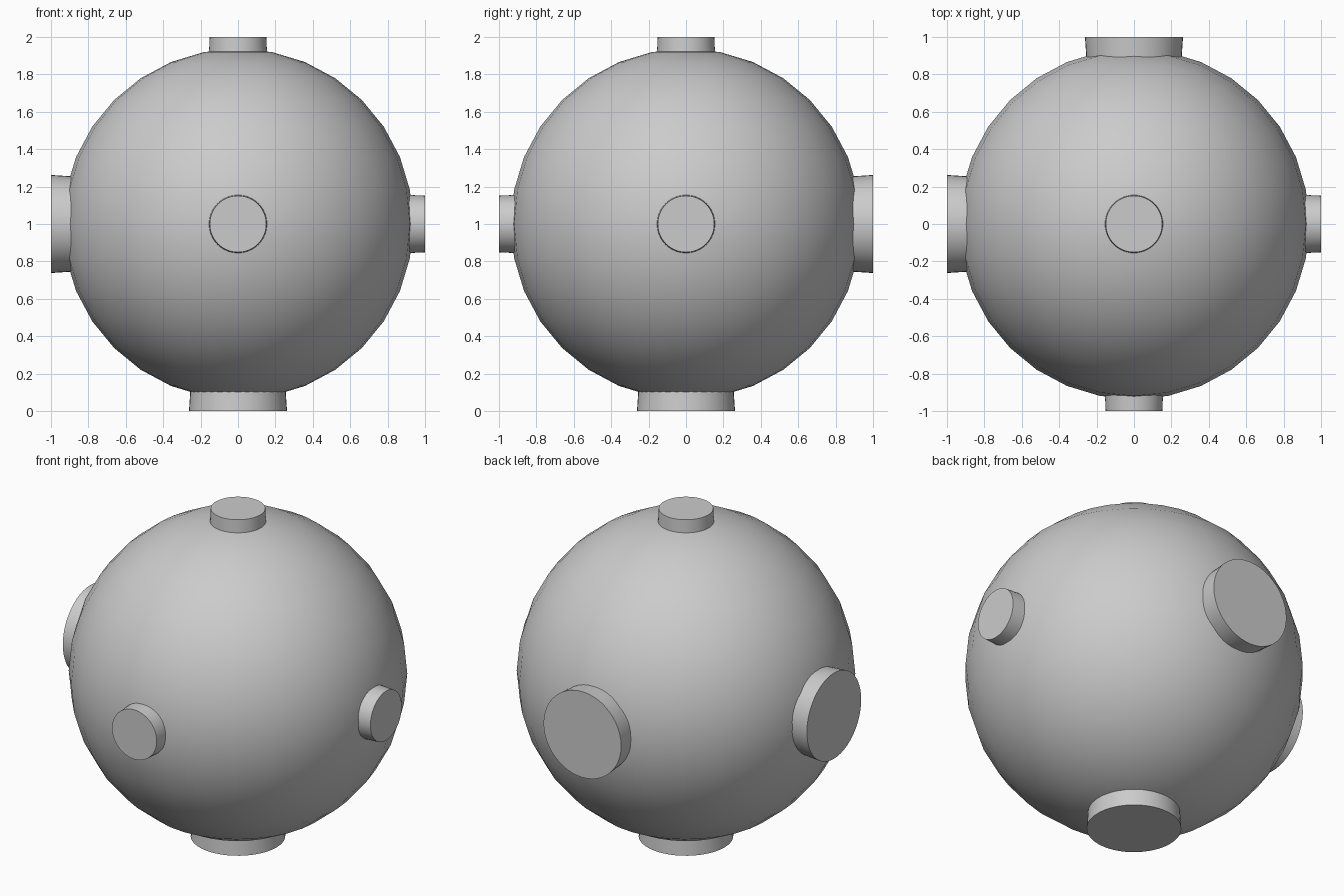
import bpy
import math
from mathutils import Vector

cube = bpy.data.objects.get("Cube")
if cube:
    bpy.data.objects.remove(cube, do_unlink=True)

RADIUS = 0.937
CENTRE = Vector((0, 0, 1))

grey = bpy.data.materials.new("plain_grey")
grey.use_nodes = True
colour = (0.6, 0.6, 0.6, 1)
grey.diffuse_color = colour
grey.node_tree.nodes["Principled BSDF"].inputs["Base Color"].default_value = colour


def finish(name):
    obj = bpy.context.object
    obj.name = name
    obj.data.materials.append(grey)
    bpy.ops.object.shade_smooth_by_angle(angle=math.radians(35))
    return obj


def peg(name, direction, base_radius, tip_radius):
    """Tapered round peg sunk into the ball, its flat end one unit from the centre."""
    axis = Vector(direction)
    inner = 0.88
    bpy.ops.mesh.primitive_cone_add(
        vertices=48, radius1=base_radius, radius2=tip_radius, depth=1 - inner,
        location=CENTRE + axis * (1 + inner) / 2,
        rotation=axis.to_track_quat('Z', 'Y').to_euler())
    finish(name)


# Ball body
bpy.ops.mesh.primitive_uv_sphere_add(segments=32, ring_count=16, radius=RADIUS, location=CENTRE)
finish("ball_body")

# Narrow pegs, slimmer at the tip
for name, direction in (("top", (0, 0, 1)), ("front", (0, -1, 0)), ("left", (1, 0, 0))):
    peg("small_peg_" + name, direction, 0.157, 0.151)

# Wide pegs, flaring slightly outward
for name, direction in (("bottom", (0, 0, -1)), ("back", (0, 1, 0)), ("right", (-1, 0, 0))):
    peg("large_peg_" + name, direction, 0.254, 0.262)
